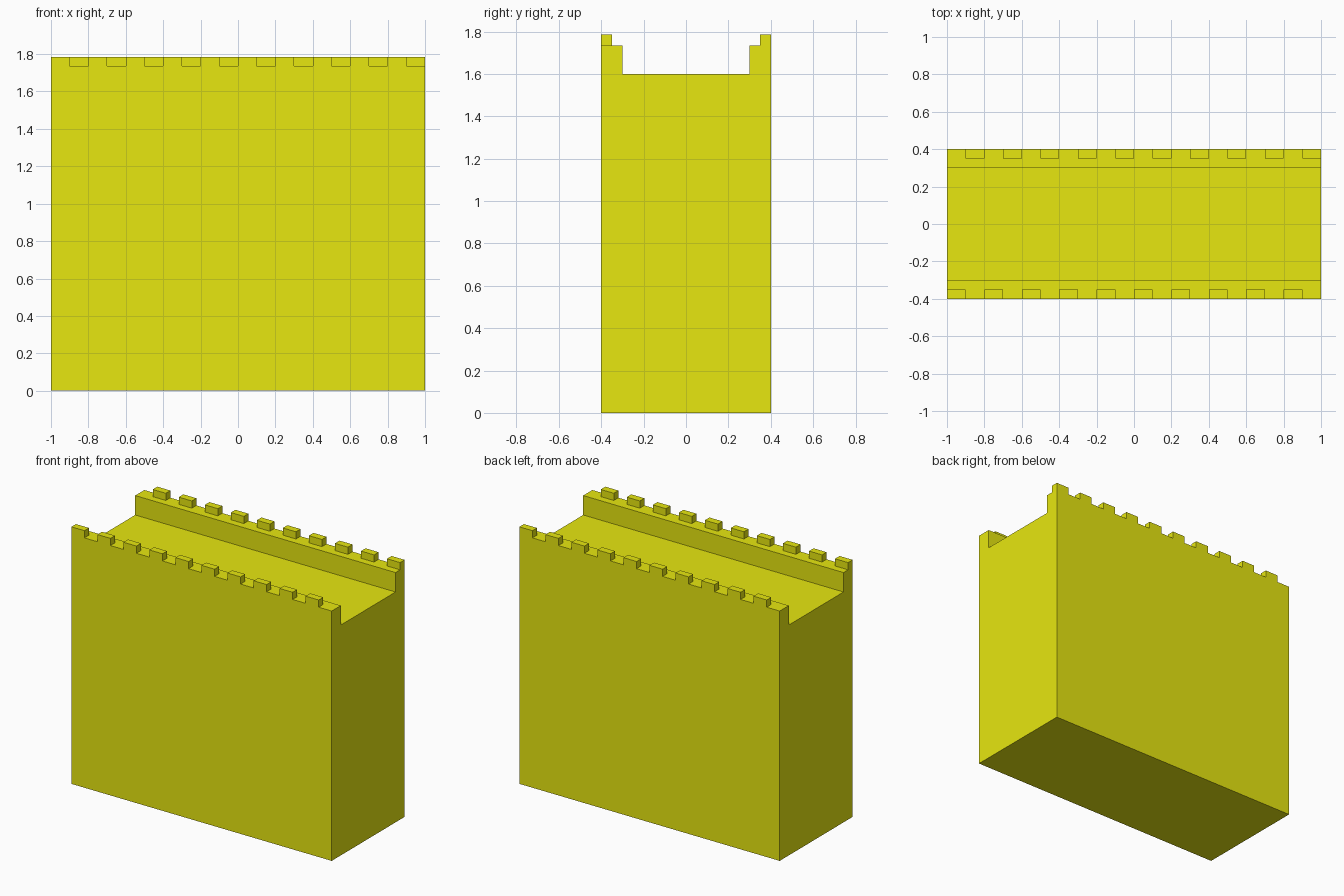
import bpy, bmesh

if "Cube" in bpy.data.objects:
    bpy.data.objects.remove(bpy.data.objects["Cube"])

LENGTH, HALF_DEPTH = 2.0, 0.4
DECK_Z, PARAPET_Z, TOP_Z = 1.6, 1.735, 1.785
PARAPET_Y = 0.3                 # inner face of each parapet
MERLON_W, MERLON_D, COUNT = 0.1, 0.05, 10

yellow = bpy.data.materials.new("yellow")
yellow.diffuse_color = (0.8, 0.8, 0.005, 1)
yellow.use_nodes = True
yellow.node_tree.nodes["Principled BSDF"].inputs["Base Color"].default_value = yellow.diffuse_color


def finish(name, bm):
    bmesh.ops.recalc_face_normals(bm, faces=bm.faces)
    mesh = bpy.data.meshes.new(name)
    bm.to_mesh(mesh)
    bm.free()
    mesh.materials.append(yellow)
    obj = bpy.data.objects.new(name, mesh)
    bpy.context.collection.objects.link(obj)
    return obj


def add_box(bm, lo, hi):
    verts = bmesh.ops.create_cube(bm, size=1)["verts"]
    for v in verts:
        v.co = [(a + b) / 2 + c * (b - a) for a, b, c in zip(lo, hi, v.co)]


# Wall body with raised parapets: U-shaped profile swept along x
half = [(HALF_DEPTH, 0), (HALF_DEPTH, PARAPET_Z), (PARAPET_Y, PARAPET_Z), (PARAPET_Y, DECK_Z)]
profile = half + [(-y, z) for y, z in reversed(half)]
bm = bmesh.new()
end = bm.faces.new([bm.verts.new((-LENGTH / 2, y, z)) for y, z in profile])
swept = bmesh.ops.extrude_face_region(bm, geom=[end], use_keep_orig=True)
bmesh.ops.translate(bm, vec=(LENGTH, 0, 0),
                    verts=[g for g in swept["geom"] if isinstance(g, bmesh.types.BMVert)])
finish("wall_body", bm)

# Merlons on the outer edges; the back row is offset by one merlon width
for name, y0, shift in (("front_merlons", -HALF_DEPTH, 0),
                        ("back_merlons", HALF_DEPTH - MERLON_D, MERLON_W)):
    bm = bmesh.new()
    for i in range(COUNT):
        x0 = -LENGTH / 2 + shift + i * 2 * MERLON_W
        add_box(bm, (x0, y0, PARAPET_Z), (x0 + MERLON_W, y0 + MERLON_D, TOP_Z))
    finish(name, bm)
